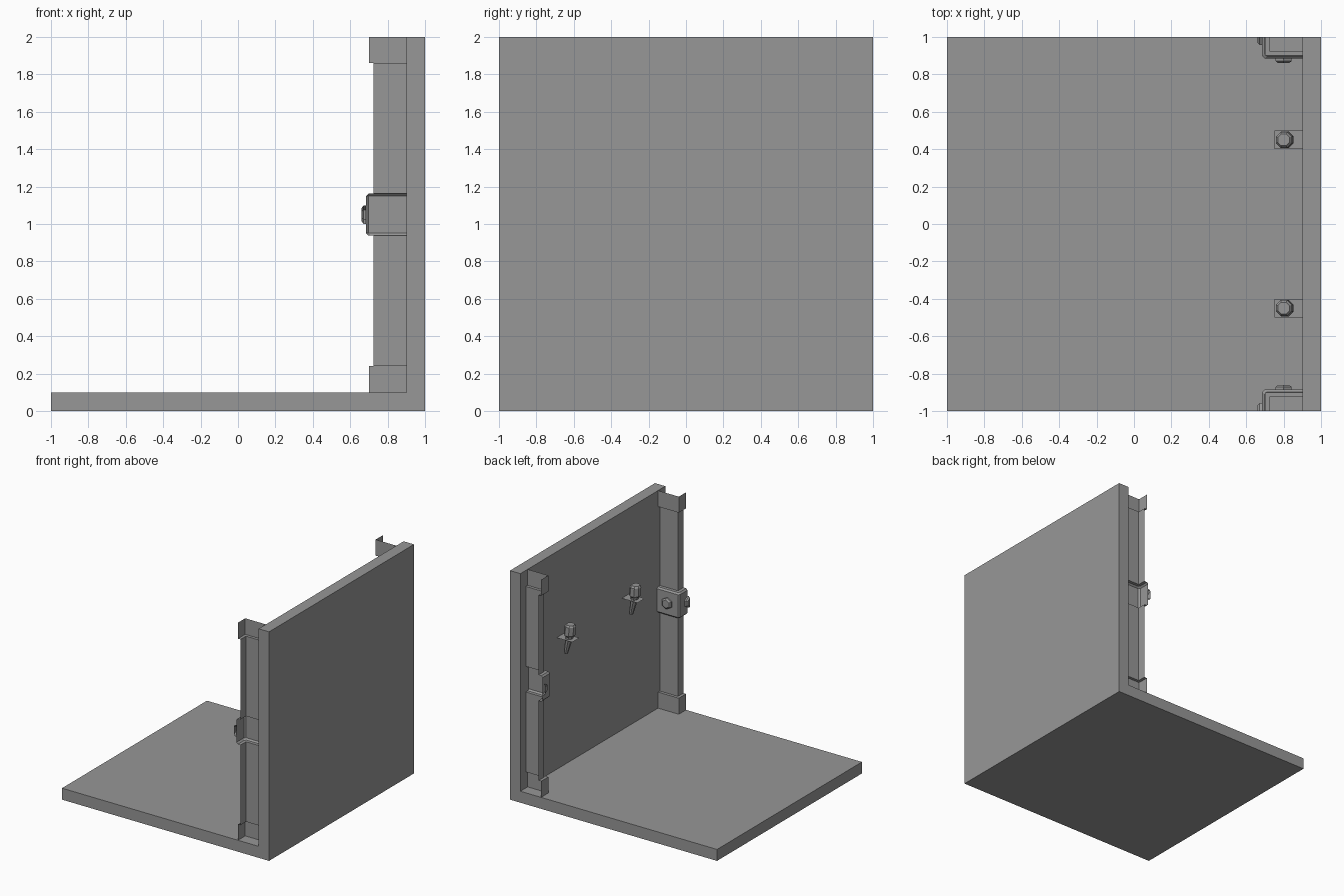
import bpy, bmesh
from math import sin, cos, pi
from mathutils import Vector

if "Cube" in bpy.data.objects:
    bpy.data.objects.remove(bpy.data.objects["Cube"])

stone = bpy.data.materials.new("stone_grey")
stone.use_nodes = True
GREY = (0.31, 0.31, 0.31, 1)
stone.diffuse_color = GREY
stone.node_tree.nodes["Principled BSDF"].inputs["Base Color"].default_value = GREY


def loft(name, rings, closed=True, cap_start=False, cap_end=False, flip=False):
    """Skin a list of equal-length point rings with quads."""
    bm = bmesh.new()
    rows = [[bm.verts.new(p) for p in ring] for ring in rings]
    n = len(rows[0])
    for low, high in zip(rows, rows[1:]):
        for i in range(n if closed else n - 1):
            j = (i + 1) % n
            bm.faces.new((low[i], low[j], high[j], high[i]))
    if cap_start:
        bm.faces.new(rows[0][::-1])
    if cap_end:
        bm.faces.new(rows[-1])
    bmesh.ops.remove_doubles(bm, verts=bm.verts, dist=0.0005)
    if flip:
        bmesh.ops.reverse_faces(bm, faces=bm.faces)
    mesh = bpy.data.meshes.new(name)
    bm.to_mesh(mesh)
    bm.free()
    mesh.materials.append(stone)
    obj = bpy.data.objects.new(name, mesh)
    bpy.context.collection.objects.link(obj)
    return obj


# Floor and wall as one L-shaped slab
profile = [(-1, 0), (1, 0), (1, 2), (0.9, 2), (0.9, 0.1), (-1, 0.1)]
loft("floor_and_wall", [[(x, y, z) for x, z in profile] for y in (-1, 1)],
     cap_start=True, cap_end=True, flip=True)


# Corner pillars: open shells with wider ends and a chamfered middle band
def pillar_ring(side, z, grow, chamfer=0.0):
    x, y = 0.725 - grow, 0.925 - grow
    pts = [(0.9, y), (x + chamfer, y), (x, y + chamfer), (x, 1)]
    return [(px, side * py, z) for px, py in pts]


SHAFT, END, BAND, EDGE = 0, 0.025, 0.04, 0.013
levels = [(0.1, END), (0.24, END), (0.24, SHAFT),
          (0.938, SHAFT), (0.938, BAND - EDGE), (0.938 + EDGE, BAND),
          (1.162 - EDGE, BAND), (1.162, BAND - EDGE), (1.162, SHAFT),
          (1.86, SHAFT), (1.86, END), (2, END)]


# Six-sided studs on the band, with a chamfered rim
def stud(name, centre, across, out, steps):
    up = Vector((0, 0, 1))
    rings = []
    for radius, height in ((0.05, 0), (0.05, 0.013), (0.036, 0.024)):
        rings.append([Vector(centre) + out * height
                      + radius * (up * cos(k * pi / 3) + across * sin(k * pi / 3))
                      for k in range(steps)])
    whole = steps == 6
    turn = across.cross(out).dot(up) > 0
    loft(name, rings, closed=whole, cap_end=True, flip=turn)


for label, side in (("front", -1), ("back", 1)):
    loft(label + "_pillar",
         [pillar_ring(side, z, g, EDGE if g in (BAND, BAND - EDGE) else 0)
          for z, g in levels], closed=False, flip=side > 0)
    inward = Vector((0, -side, 0))
    outward_x = Vector((-1, 0, 0))
    stud(label + "_inner_stud", (0.8, side * 0.885, 1.05), Vector((1, 0, 0)), inward, 6)
    stud(label + "_side_half_stud", (0.685, side, 1.05), inward, outward_x, 4)


# Wall torches: bracket plate, leaning handle and eight-sided head
def tube(name, sections, y):
    rings = [[(x + r * cos((k + 0.5) * pi / 4), y + r * sin((k + 0.5) * pi / 4), z)
              for k in range(8)] for x, z, r in sections]
    loft(name, rings, cap_start=True, cap_end=True)


for label, y in (("front", -0.45), ("back", 0.45)):
    loft(label + "_torch_bracket",
         [[(x, y - 0.05, 1.25), (x, y + 0.05, 1.25)] for x in (0.9, 0.75)],
         closed=False)
    tube(label + "_torch_handle", [(0.845, 1.11, 0.017), (0.81, 1.27, 0.033)], y)
    tube(label + "_torch_head", [(0.81, 1.27, 0.033), (0.808, 1.285, 0.048),
                                 (0.802, 1.36, 0.046), (0.8, 1.375, 0.034)], y)
